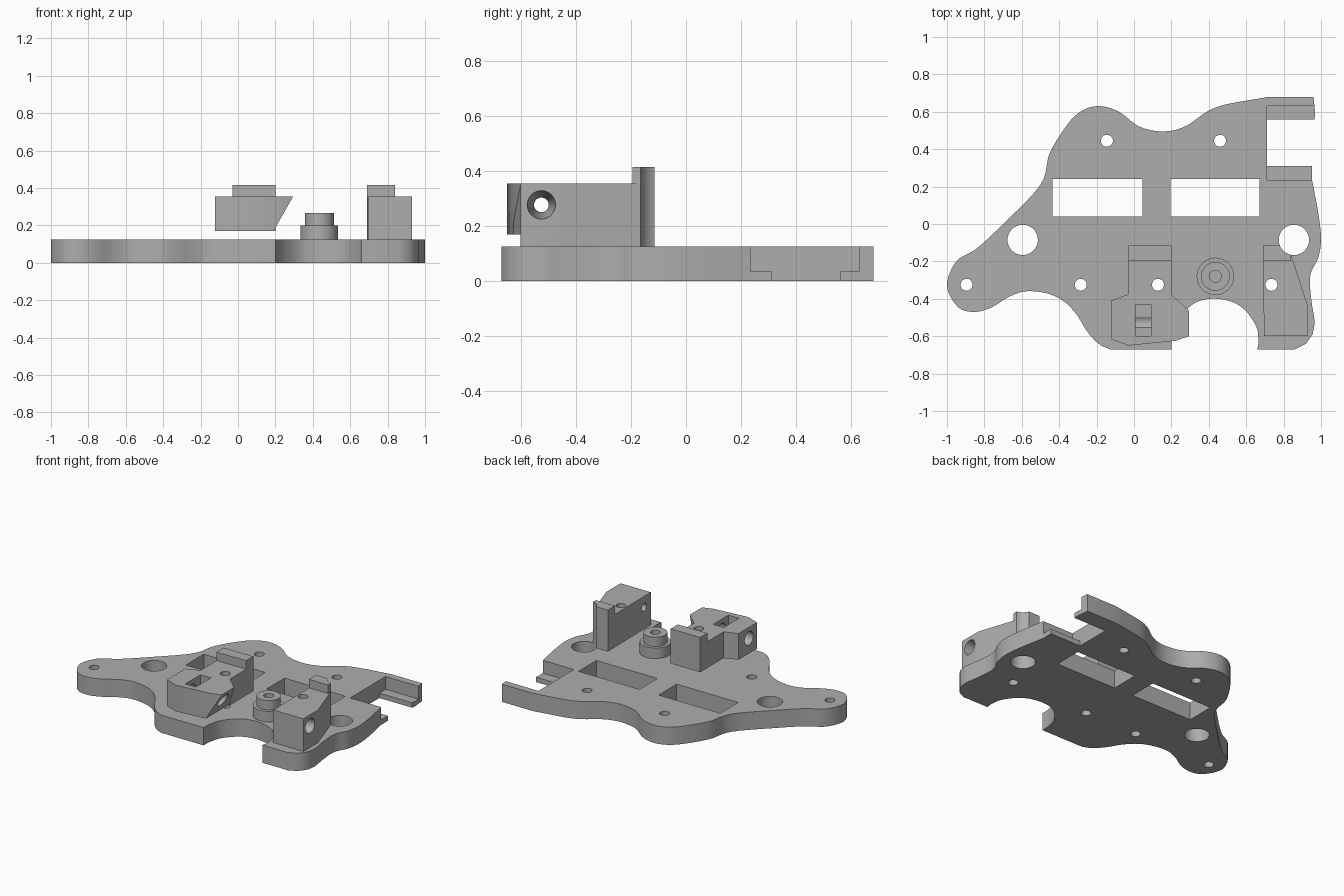
import bpy, bmesh, math
from mathutils import Matrix, Vector

default = bpy.data.objects.get("Cube")
if default:
    bpy.data.objects.remove(default, do_unlink=True)

grey = bpy.data.materials.new("plain_grey")
grey.use_nodes = True
grey.diffuse_color = (0.42, 0.42, 0.42, 1)
grey.node_tree.nodes["Principled BSDF"].inputs["Base Color"].default_value = grey.diffuse_color


def make_object(name, bm):
    bmesh.ops.recalc_face_normals(bm, faces=bm.faces)
    mesh = bpy.data.meshes.new(name)
    bm.to_mesh(mesh)
    bm.free()
    mesh.materials.append(grey)
    obj = bpy.data.objects.new(name, mesh)
    bpy.context.collection.objects.link(obj)
    return obj


def prism(name, outline, bottom, top):
    """Extrude a flat outline upwards."""
    bm = bmesh.new()
    face = bm.faces.new([bm.verts.new((x, y, bottom)) for x, y in outline])
    extruded = bmesh.ops.extrude_face_region(bm, geom=[face])["geom"]
    verts = [v for v in extruded if isinstance(v, bmesh.types.BMVert)]
    bmesh.ops.translate(bm, verts=verts, vec=(0, 0, top - bottom))
    return make_object(name, bm)


def box(name, left, right, front, back, bottom, top):
    corners = [(left, front), (right, front), (right, back), (left, back)]
    return prism(name, corners, bottom, top)


def rod(name, start, end, radius, end_radius=None, sides=40):
    """Round rod or cone between two points."""
    start, end = Vector(start), Vector(end)
    axis = end - start
    turn = axis.to_track_quat("Z", "Y").to_matrix().to_4x4()
    bm = bmesh.new()
    bmesh.ops.create_cone(bm, cap_ends=True, segments=sides, radius1=radius,
                          radius2=radius if end_radius is None else end_radius,
                          depth=axis.length,
                          matrix=Matrix.Translation((start + end) / 2) @ turn)
    return make_object(name, bm)


def cut(target, cutter):
    """Subtract the cutter, then discard it."""
    cutter.hide_render = True
    mod = target.modifiers.new("cut", "BOOLEAN")
    mod.operation, mod.solver, mod.object = "DIFFERENCE", "EXACT", cutter
    bpy.context.view_layer.objects.active = target
    bpy.ops.object.modifier_apply(modifier=mod.name)
    bpy.data.objects.remove(cutter, do_unlink=True)


def drill(target, x, y, radius):
    cut(target, rod("drill", (x, y, -1), (x, y, 1), radius))


def smooth_span(points, steps=5):
    """Smooth curve through the points, with free ends."""
    pts = [Vector(p) for p in points]
    pts = [2 * pts[0] - pts[1]] + pts + [2 * pts[-1] - pts[-2]]
    result = []
    for a, b, c, d in zip(pts, pts[1:], pts[2:], pts[3:]):
        for i in range(steps):
            t = i / steps
            result.append(0.5 * (2 * b + (c - a) * t + (2 * a - 5 * b + 4 * c - d) * t * t
                                 + (3 * b - a - 3 * c + d) * t ** 3))
    return result + [pts[-2]]


# Plate outline: curved edges joined by straight runs
left_edge = [(-.13, -.67), (-.19, -.64), (-.25, -.575), (-.31, -.48), (-.38, -.41),
             (-.47, -.37), (-.58, -.36), (-.67, -.39), (-.76, -.445), (-.85, -.47),
             (-.94, -.445), (-1, -.33), (-.95, -.2), (-.84, -.13), (-.7, 0),
             (-.5, .21), (-.45, .38), (-.35, .54), (-.27, .61), (-.18, .63),
             (-.08, .6), (.03, .52), (.16, .495), (.28, .525), (.44, .625), (.72, .68)]
right_edge = [(.952, .235), (.985, .06), (1, -.08), (.985, -.18), (.95, -.25),
              (.94, -.31), (.95, -.42), (.965, -.52), (.955, -.59)]
front_bay = [(.66, -.67), (.665, -.62), (.65, -.54), (.57, -.44), (.45, -.4),
             (.33, -.42), (.235, -.51), (.205, -.6), (.2, -.67)]
outline = (smooth_span(left_edge) + [(.96, .68), (.968, .6), (.952, .3)]
           + smooth_span(right_edge) + [(.92, -.64), (.86, -.67)] + smooth_span(front_bay))
plate_top, block_top, tab_top = .125, .355, .415
plate = prism("base_plate", outline, 0, plate_top)

# Windows, and the side slot with two low ledges
for left, right in ((-.435, .045), (.195, .67)):
    cut(plate, box("window", left, right, .04, .24, -1, 1))
cut(plate, box("slot_upper", .71, 2, .235, .63, .035, 1))
cut(plate, box("slot_through", .71, 2, .31, .56, -1, 1))

# Holes through the plate
big_hole, big_radius, small_radius = (.855, -.085), .081, .032
for x in (-.595, big_hole[0]):
    drill(plate, x, big_hole[1], big_radius)
for x, y in ((-.145, .445), (.46, .445), (-.895, -.325),
             (-.285, -.325), (.128, -.325), (.735, -.325)):
    drill(plate, x, y, small_radius)

# Right-hand clamp block, with a tapered cross hole
cross_y, cross_z = -.525, .277
side_block = prism("side_block", [(.69, -.115), (.695, -.6), (.93, -.6), (.93, -.44),
                                  (.84, -.165), (.84, -.115)], plate_top, block_top)
side_tab = box("side_tab", .69, .84, -.195, -.115, block_top, tab_top)
for part in (side_block, side_tab):
    drill(part, *big_hole, big_radius)
drill(side_block, .735, -.325, small_radius)
cut(side_block, rod("taper", (.68, cross_y, cross_z), (.935, cross_y, cross_z), .025, .052))

# Middle clamp block, raised just clear of the plate
middle_block = prism("middle_block", [(-.123, -.41), (-.123, -.615), (-.03, -.65), (.22, -.625),
                                      (.295, -.6), (.295, -.465), (.2, -.375), (.2, -.115),
                                      (-.03, -.115), (-.03, -.375)], .17, block_top)
middle_tab = box("middle_tab", -.03, .2, -.195, -.115, block_top, tab_top)
drill(middle_block, .128, -.325, small_radius)

# Sloping underside on the middle block's right end
wedge = box("wedge", .295, 1, -1, -.375, .05, block_top)
for v in wedge.data.vertices:
    if v.co.x < .5 and v.co.z < .1:
        v.co.x = .122
cut(middle_block, wedge)
cut(middle_block, rod("cross_hole", (-1, cross_y, cross_z), (.5, cross_y, cross_z), .047))
cut(middle_block, box("nut_pocket", .008, .09, -.6, -.43, .24, 1))

# Stepped round post with a blind hole
post_x, post_y = .435, -.28
posts = [("post_base", .1, plate_top, .2), ("post_top", .077, .2, .265)]
for name, radius, bottom, top in posts:
    post = rod(name, (post_x, post_y, bottom), (post_x, post_y, top), radius)
    drill(post, post_x, post_y, small_radius)

# Smooth the curved walls and keep the hard edges
bpy.ops.object.select_all(action="DESELECT")
for obj in bpy.context.collection.objects:
    if obj.type == "MESH" and grey.name in obj.data.materials:
        obj.select_set(True)
        bpy.context.view_layer.objects.active = obj
bpy.ops.object.shade_smooth_by_angle(angle=math.radians(30))
